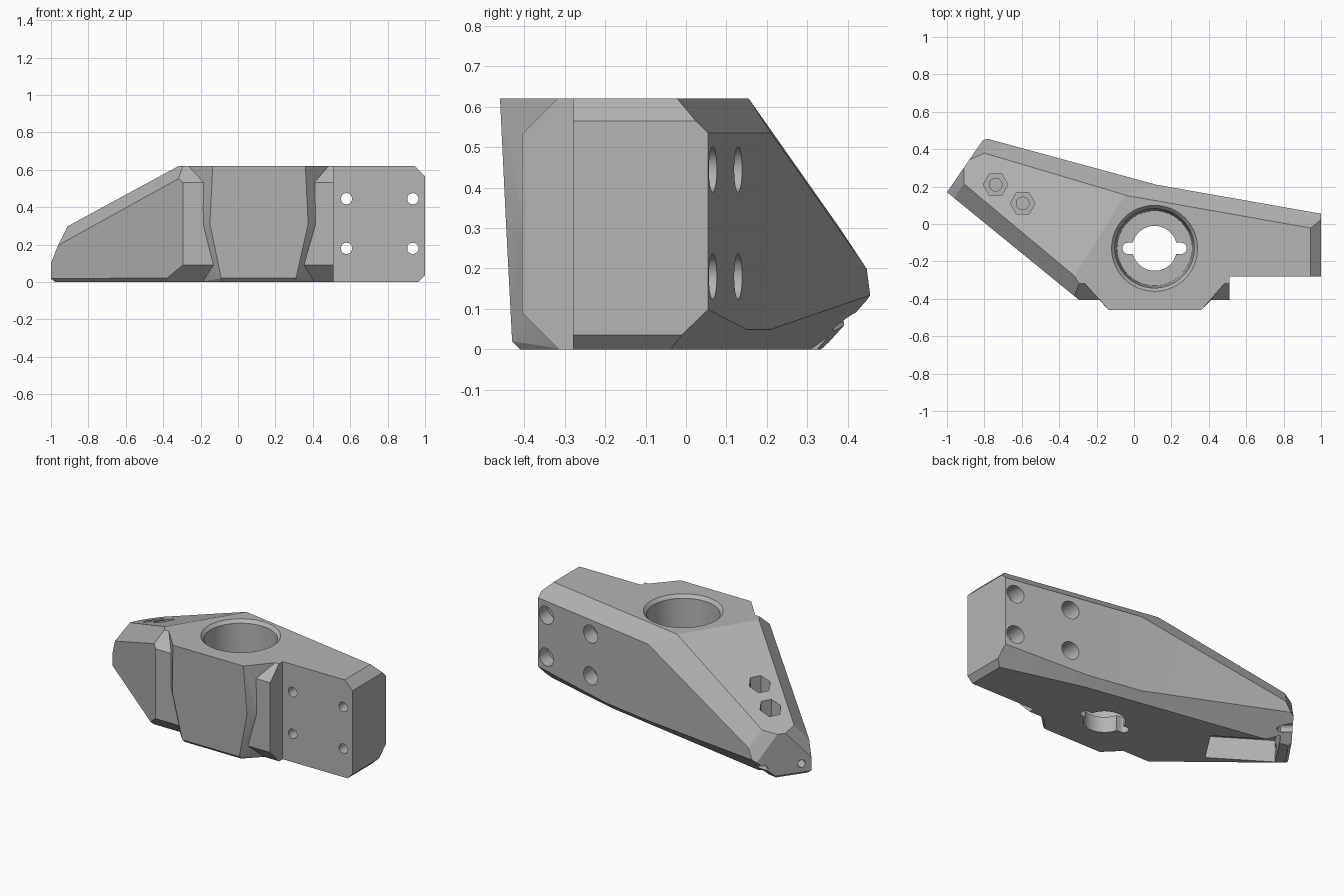
import bpy, bmesh, math
from mathutils import Vector, Matrix

if "Cube" in bpy.data.objects:
    bpy.data.objects.remove(bpy.data.objects["Cube"])

grey = bpy.data.materials.new("plain grey")
grey.use_nodes = True
grey.diffuse_color = (0.46, 0.46, 0.46, 1)
grey.node_tree.nodes["Principled BSDF"].inputs["Base Color"].default_value = grey.diffuse_color

TOP = 0.62


def make_object(name, bm):
    bmesh.ops.recalc_face_normals(bm, faces=bm.faces)
    mesh = bpy.data.meshes.new(name)
    bm.to_mesh(mesh)
    bm.free()
    mesh.materials.append(grey)
    ob = bpy.data.objects.new(name, mesh)
    bpy.context.collection.objects.link(ob)
    return ob


def prism(points, z0, z1):
    bm = bmesh.new()
    face = bm.faces.new([bm.verts.new((x, y, z0)) for x, y in points])
    ext = bmesh.ops.extrude_face_region(bm, geom=[face])["geom"]
    bmesh.ops.translate(bm, vec=(0, 0, z1 - z0),
                        verts=[v for v in ext if isinstance(v, bmesh.types.BMVert)])
    bmesh.ops.recalc_face_normals(bm, faces=bm.faces)
    return bm


def slice_off(bm, point, normal):
    """Remove everything on the normal's side and close the cut."""
    geom = bm.verts[:] + bm.edges[:] + bm.faces[:]
    bmesh.ops.bisect_plane(bm, geom=geom, dist=1e-5, plane_co=point,
                           plane_no=Vector(normal).normalized(), clear_outer=True)
    bmesh.ops.holes_fill(bm, edges=[e for e in bm.edges if e.is_boundary], sides=0)


def slice_above(bm, a, b, c):
    a, b, c = Vector(a), Vector(b), Vector(c)
    n = (b - a).cross(c - a)
    slice_off(bm, a, n if n.z > 0 else -n)


def cylinder(start, end, radius, sides=40, spin=0):
    start, end = Vector(start), Vector(end)
    axis = end - start
    m = (Matrix.Translation((start + end) / 2)
         @ axis.to_track_quat('Z', 'Y').to_matrix().to_4x4()
         @ Matrix.Rotation(spin, 4, 'Z'))
    bm = bmesh.new()
    bmesh.ops.create_cone(bm, cap_ends=True, segments=sides, radius1=radius,
                          radius2=radius, depth=axis.length, matrix=m)
    return bm


def combine(target, bm, operation='DIFFERENCE'):
    tool = make_object("tool", bm)
    tool.hide_render = True
    mod = target.modifiers.new("combine", 'BOOLEAN')
    mod.operation, mod.object, mod.solver = operation, tool, 'EXACT'
    dg = bpy.context.evaluated_depsgraph_get()
    mesh = bpy.data.meshes.new_from_object(target.evaluated_get(dg))
    target.modifiers.clear()
    target.data = mesh
    bpy.data.objects.remove(tool)


# Plan outline of the arm, extruded
tip_front, tip_back = (-1, 0.17), (-0.8, 0.46)
back_bend, end_back = (0.12, 0.21), (1, 0.055)
rail_left = (-0.295, -0.405)
bm = prism([tip_front, rail_left, (0.51, -0.405), (0.51, -0.28), (1, -0.28),
            end_back, back_bend, tip_back], 0, TOP)

# Sloping top of the long arm
slice_off(bm, (-0.05, 0.15, TOP), (-0.85 * 0.42, 0.53 * 0.42, 1))
# Chamfers along the back and front edges of the slope
slice_above(bm, (*back_bend, 0.535), (-0.77, 0.45, 0.195), (-0.8, 0.38, 0.30))
slice_above(bm, (-0.31, -0.388, 0.56), (-0.955, 0.134, 0.2), (-0.91, 0.21, 0.295))
# Corner facets at the tip
peak = (-0.91, 0.33, 0.272)
slice_above(bm, peak, (-0.91, 0.21, 0.3), (*tip_front, 0.1))
slice_above(bm, peak, (-0.8, 0.38, 0.3), (*tip_back, 0.1))
# Back chamfers of the short arm, top and bottom
slice_off(bm, (*end_back, 0.535), (0.174, 0.985, 1))
slice_off(bm, (*end_back, 0.05), (0.174, 0.985, -1))
# End chamfers of the short arm
slice_off(bm, (0.945, 0, TOP), (1, 0, 1))
slice_off(bm, (0.965, 0, 0), (1, 0, -1))
# Rail chamfers
slice_off(bm, (0, -0.405, 0.533), (0, -1, 1))
slice_off(bm, (0, -0.405, 0.09), (0, -1, -1))
# Small chamfers around the lower edge of the long arm
for p, n in ((tip_back, (0.262, 0.965, -1)), (tip_back, (-0.82, 0.57, -1)),
             (tip_front, (-0.63, -0.78, -1))):
    slice_off(bm, (*p, 0.018), n)
body = make_object("bracket_body", bm)

# Raised front pad, leaning and tapering downwards
pad = bmesh.new()
for z, y, x0, x1, ox0, ox1, oy in ((TOP, -0.46, -0.135, 0.36, -0.28, 0.50, -0.30),
                                   (0.31, -0.445, -0.15, 0.375, -0.19, 0.42, -0.40),
                                   (0.02, -0.43, -0.09, 0.31, -0.21, 0.43, -0.30),
                                   (0, -0.41, -0.09, 0.31, -0.2, 0.42, -0.30)):
    for x, yy in ((x0, y), (x1, y), (ox0, oy), (ox1, oy), (0, -0.2), (0.2, -0.2)):
        pad.verts.new((x, yy, z))
hull = bmesh.ops.convex_hull(pad, input=pad.verts)
loose = {g for g in hull["geom_interior"] + hull["geom_unused"]
         if isinstance(g, bmesh.types.BMVert)}
bmesh.ops.delete(pad, geom=list(loose), context='VERTS')
combine(body, pad, 'UNION')

# Large stepped bore, turned from a profile
bore = bmesh.new()
profile = [(0, -0.1), (0.12, -0.1), (0.12, 0.1), (0.2, 0.1),
           (0.212, 0.6), (0.23, TOP), (0.23, 0.7), (0, 0.7)]
verts = [bore.verts.new((r, 0, z)) for r, z in profile]
edges = [bore.edges.new(pair) for pair in zip(verts, verts[1:])]
bmesh.ops.spin(bore, geom=verts + edges, cent=(0, 0, 0), axis=(0, 0, 1),
               angle=2 * math.pi, steps=64, use_duplicate=False)
bmesh.ops.remove_doubles(bore, verts=bore.verts, dist=1e-4)
bmesh.ops.translate(bore, verts=bore.verts, vec=(0.11, -0.13, 0))
combine(body, bore)

# Key slots either side of the through hole
slot = []
for side in (1, -1):
    for i in range(13):
        a = -math.pi / 2 + math.pi * i / 12
        slot.append((0.11 + side * (0.142 + 0.03 * math.cos(a)),
                     -0.13 + side * 0.03 * math.sin(a)))
combine(body, prism(slot, -0.1, 0.15))

# Mounting holes with counterbores on the back
for x, seat in ((0.58, 0.02), (0.935, -0.03)):
    for z in (0.18, 0.445):
        combine(body, cylinder((x, -0.5, z), (x, 0.4, z), 0.03, 24))
        combine(body, cylinder((x, seat, z), (x, 0.4, z), 0.056))

# Hexagonal nut sockets with blind screw holes
for x, y, floor in ((-0.74, 0.21, 0.28), (-0.595, 0.11, 0.35)):
    combine(body, cylinder((x, y, floor), (x, y, 0.8), 0.066, 6, math.pi / 6))
    combine(body, cylinder((x, y, 0.19), (x, y, 0.5), 0.034, 24))

# Rectangular pocket under the tip
along, across = Vector((-0.84, 0.54)), Vector((0.54, 0.84))
middle = Vector((-0.69, 0.14))
combine(body, prism([middle + along * 0.2 * s + across * 0.125 * t
                     for s, t in ((1, 1), (-1, 1), (-1, -1), (1, -1))], -0.1, 0.14))

# Pair of holes in the tip face
for t in (-0.115, 0.115):
    x, y = -0.9 + 0.57 * t, 0.315 + 0.82 * t
    combine(body, cylinder((x - 0.08, y + 0.06, 0.07), (x + 0.08, y - 0.06, 0.07), 0.024, 24))

bpy.ops.object.select_all(action='DESELECT')
body.select_set(True)
bpy.context.view_layer.objects.active = body
bpy.ops.object.shade_smooth_by_angle(angle=math.radians(12))
